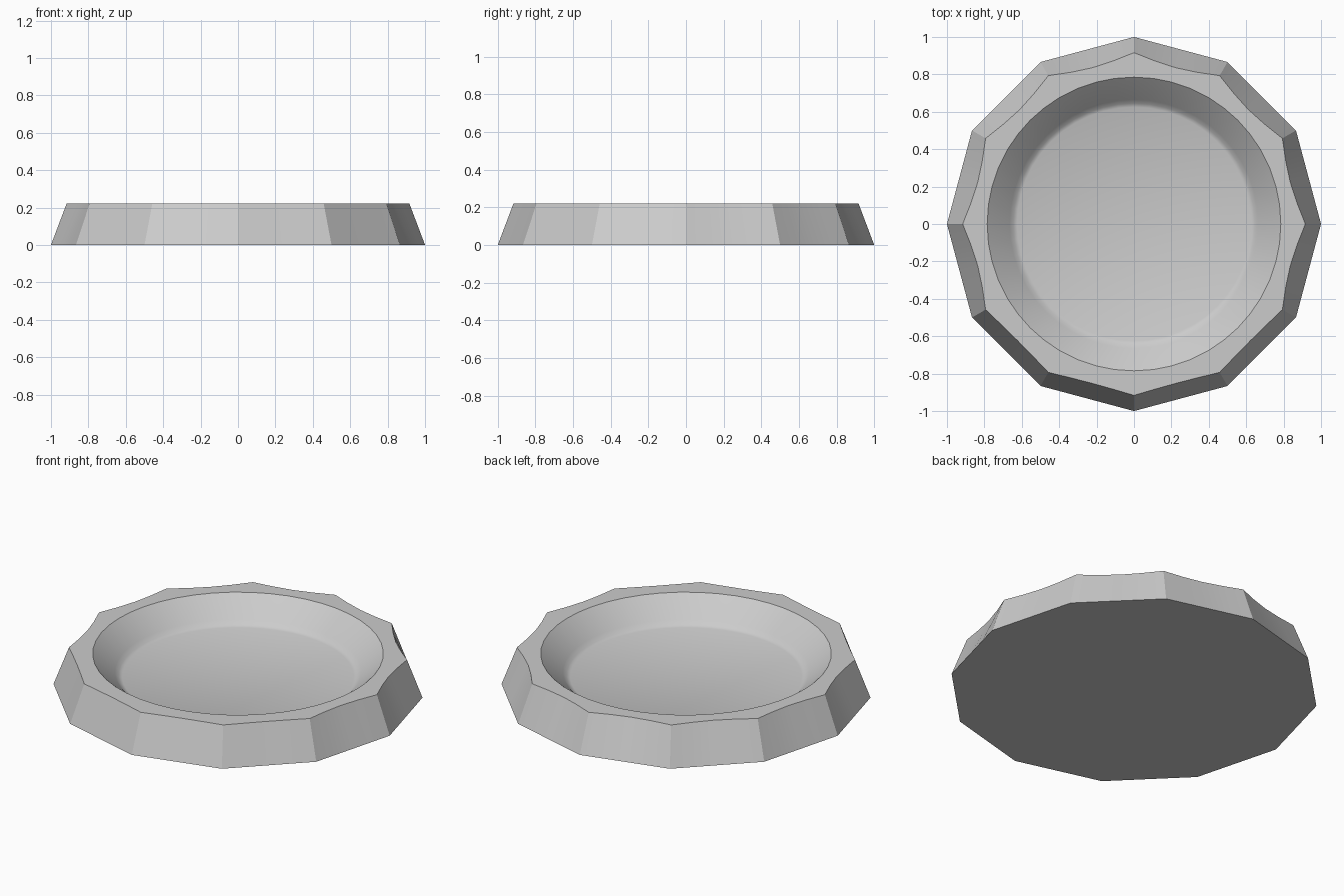
import bpy, bmesh, math

if "Cube" in bpy.data.objects:
    bpy.data.objects.remove(bpy.data.objects["Cube"])

N = 48          # points per ring
SIDES = 12      # outer facets


def polygon_radius(i, r, dip):
    """Radius of a 12-sided outline whose sides sag inwards by dip."""
    step = 2 * math.pi / SIDES
    a = (2 * math.pi * i / N) % step
    flat = r * math.cos(step / 2) / math.cos(a - step / 2)
    return flat - dip * math.sin(math.pi * a / step)


def top_dip(i):
    """The front sides stay nearly straight, the others are hollowed."""
    angle = 360 * i / N
    return 0.004 if 210 <= angle <= 330 else 0.02


def ring(bm, radius, z):
    verts = []
    for i in range(N):
        a = 2 * math.pi * i / N
        r = radius(i)
        verts.append(bm.verts.new((r * math.cos(a), r * math.sin(a), z)))
    return verts


bm = bmesh.new()
# Rings from the underside, up the outside, over the rim and down the bowl
rings = [
    ring(bm, lambda i: polygon_radius(i, 1.0, 0.0), 0.0),
    ring(bm, lambda i: polygon_radius(i, 0.916, top_dip(i)), 0.222),
    ring(bm, lambda i: 0.785, 0.222),
    ring(bm, lambda i: 0.665, 0.115),
    ring(bm, lambda i: 0.645, 0.094),
    ring(bm, lambda i: 0.625, 0.086),
]
for low, high in zip(rings, rings[1:]):
    for i in range(N):
        j = (i + 1) % N
        bm.faces.new((low[i], low[j], high[j], high[i]))
bm.faces.new(list(reversed(rings[0])))   # underside
bm.faces.new(rings[-1])                  # dish floor
bmesh.ops.recalc_face_normals(bm, faces=bm.faces)

mesh = bpy.data.meshes.new("faceted_dish")
bm.to_mesh(mesh)
bm.free()
dish = bpy.data.objects.new("faceted_dish", mesh)
bpy.context.collection.objects.link(dish)

# Plain grey stone
grey = bpy.data.materials.new("plain_grey")
grey.diffuse_color = (0.6, 0.6, 0.6, 1)
grey.use_nodes = True
grey.node_tree.nodes["Principled BSDF"].inputs["Base Color"].default_value = grey.diffuse_color
mesh.materials.append(grey)

bpy.context.view_layer.objects.active = dish
dish.select_set(True)
bpy.ops.object.shade_smooth_by_angle(angle=math.radians(25))
